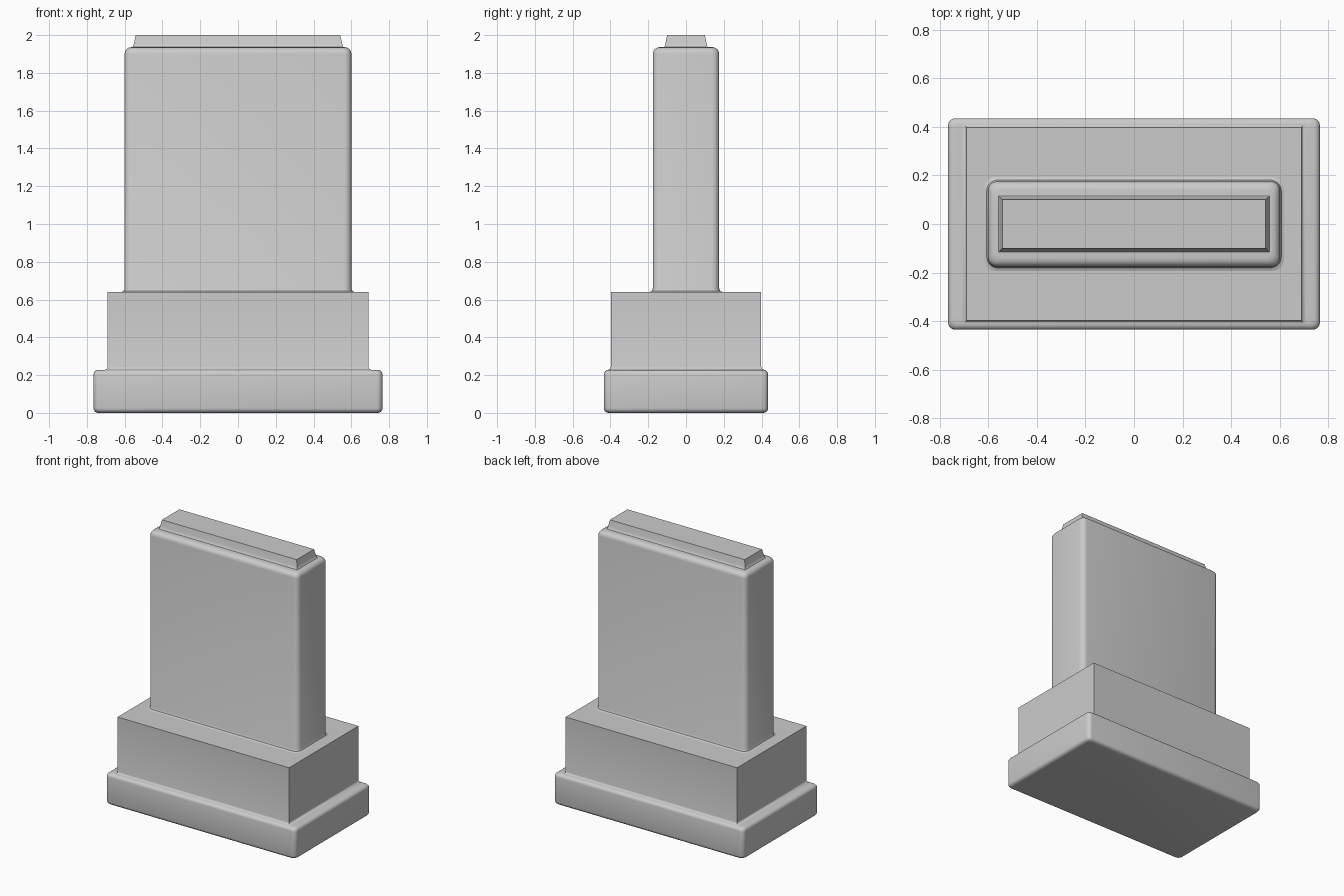
import bpy
import bmesh
from math import sin, cos, pi, radians

if "Cube" in bpy.data.objects:
    bpy.data.objects.remove(bpy.data.objects["Cube"])

SEG = 5  # segments per rounded corner


def ring(bm, hx, hy, r, z):
    """Counter-clockwise rounded rectangle of half sizes hx, hy."""
    verts = []
    for k, (sx, sy) in enumerate([(1, 1), (-1, 1), (-1, -1), (1, -1)]):
        for i in range(SEG + 1):
            a = (k + i / SEG) * pi / 2
            verts.append(bm.verts.new((sx * (hx - r) + r * cos(a),
                                       sy * (hy - r) + r * sin(a), z)))
    return verts


def loft(name, hx, hy, profile, bottom=False, top=False):
    """Stack rings; profile rows are (outward offset, corner radius, z)."""
    bm = bmesh.new()
    rings = [ring(bm, hx + o, hy + o, r, z) for o, r, z in profile]
    n = len(rings[0])
    for a, b in zip(rings, rings[1:]):
        for i in range(n):
            j = (i + 1) % n
            bm.faces.new((a[i], a[j], b[j], b[i]))
    if bottom:
        bm.faces.new(rings[0][::-1])
    if top:
        bm.faces.new(rings[-1])
    bmesh.ops.remove_doubles(bm, verts=bm.verts[:], dist=1e-5)
    mesh = bpy.data.meshes.new(name)
    bm.to_mesh(mesh)
    bm.free()
    obj = bpy.data.objects.new(name, mesh)
    bpy.context.collection.objects.link(obj)
    bpy.ops.object.select_all(action='DESELECT')
    obj.select_set(True)
    bpy.context.view_layer.objects.active = obj
    bpy.ops.object.shade_smooth_by_angle(angle=radians(35))
    return obj


def round_over(r, corner, z, upper):
    """Quarter-round edge rows, at the upper or lower rim of a block."""
    steps = [i / 4 * pi / 2 for i in range(5)]
    if upper:
        return [(-r + r * cos(a), corner, z - r + r * sin(a)) for a in steps]
    return [(-r + r * sin(a), corner, z + r - r * cos(a)) for a in steps]


def cove(r, z):
    """Concave fillet rows where a block meets the ledge below it."""
    steps = [i / 3 * pi / 2 for i in range(4)]
    return [(r - r * sin(a), 0, z + r - r * cos(a)) for a in steps]


# Rounded bottom plinth, its ledge running in to the block above
loft("plinth", 0.765, 0.435,
     round_over(0.025, 0.03, 0.0, False)
     + round_over(0.025, 0.03, 0.228, True)
     + [(-0.063, 0.0, 0.228), (-0.075 + 0.02, 0.0, 0.228)][:1],
     bottom=True)

# Sharp-edged pedestal block with a small cove at its foot
loft("pedestal_block", 0.69, 0.398,
     cove(0.016, 0.228)
     + [(0, 0, 0.64)], top=True)

# Upright slab with softened edges
loft("slab", 0.60, 0.175,
     [(0.018, 0.05, 0.64), (0.006, 0.045, 0.645), (0.0, 0.04, 0.66)]
     + round_over(0.034, 0.035, 1.936, True),
     top=True)

# Narrow cap strip with a flared foot
loft("top_strip", 0.542, 0.10,
     [(0.022, 0, 1.93), (0.014, 0, 1.938), (0.009, 0, 1.955), (0, 0, 2.0)],
     top=True)
